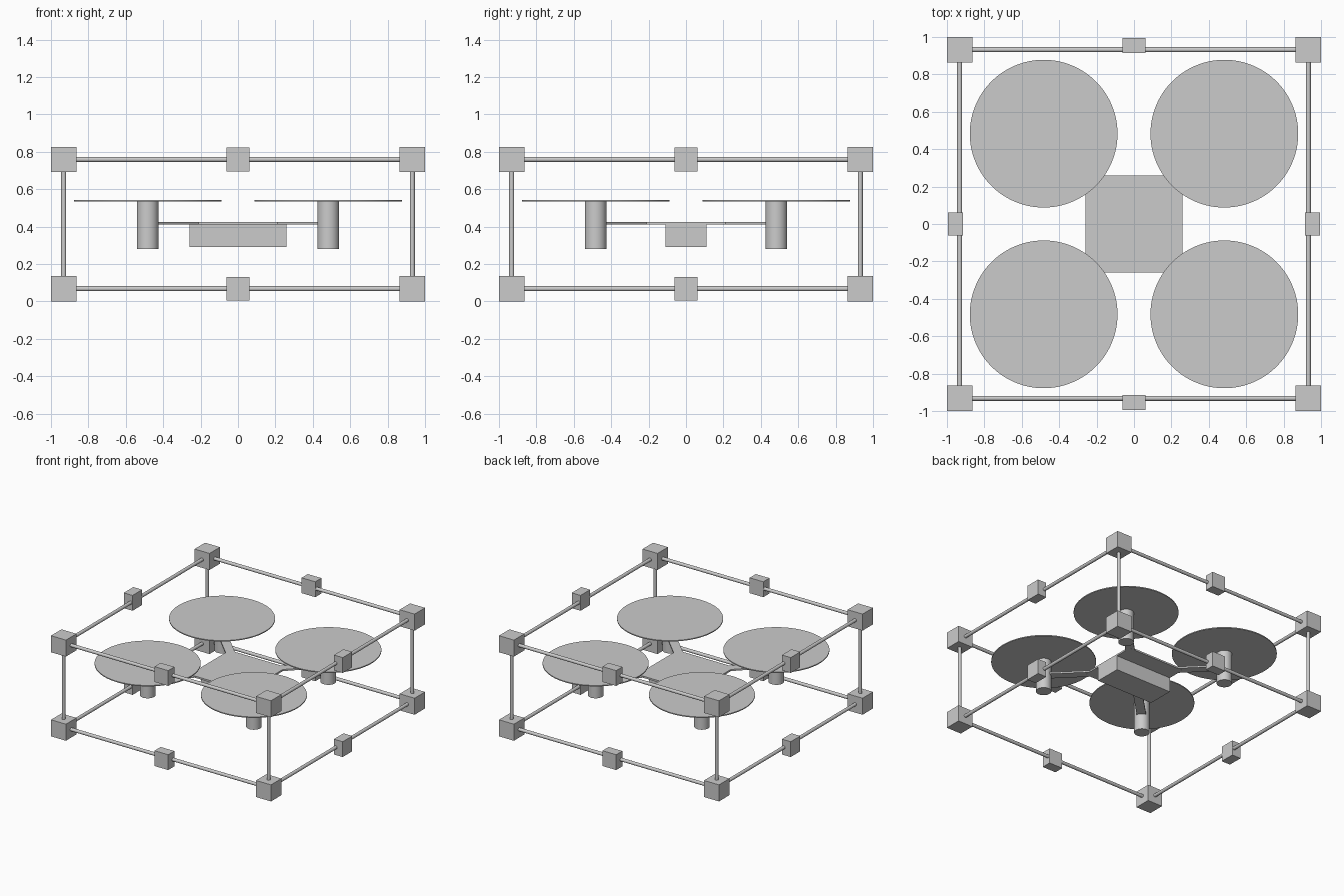
import bpy
import math
from mathutils import Vector

default = bpy.data.objects.get("Cube")
if default:
    bpy.data.objects.remove(default, do_unlink=True)

grey = bpy.data.materials.new("plain grey")
grey.use_nodes = True
colour = (0.6, 0.6, 0.6, 1)
grey.diffuse_color = colour
grey.node_tree.nodes["Principled BSDF"].inputs["Base Color"].default_value = colour


def finish(name):
    obj = bpy.context.object
    obj.name = name
    obj.data.materials.append(grey)
    return obj


def box(name, centre, size, turn=0):
    bpy.ops.mesh.primitive_cube_add(size=1, location=centre, rotation=(0, 0, turn))
    obj = finish(name)
    obj.scale = size
    return obj


def cylinder(name, start, end, radius, sides=32):
    a, b = Vector(start), Vector(end)
    bpy.ops.mesh.primitive_cylinder_add(vertices=sides, radius=radius,
                                        depth=(b - a).length, location=(a + b) / 2)
    obj = finish(name)
    obj.rotation_euler = (b - a).to_track_quat("Z", "Y").to_euler()
    bpy.ops.object.shade_smooth_by_angle(angle=math.radians(40))
    return obj


FRAME = 0.932               # centre line of the cage rods
LOW, HIGH = 0.068, 0.759    # heights of the two cage rings
ROD = 0.0135
SIGNS = (-1, 1)

# Cage rings: rods, corner cubes and mid-side clamps
for level, z in (("lower", LOW), ("upper", HIGH)):
    for s in SIGNS:
        cylinder(f"{level}_rod_x", (-FRAME, s * FRAME, z), (FRAME, s * FRAME, z), ROD)
        cylinder(f"{level}_rod_y", (s * FRAME, -FRAME, z), (s * FRAME, FRAME, z), ROD)
        box(f"{level}_clamp_y", (0, s * 0.955, z), (0.124, 0.08, 0.126))
        box(f"{level}_clamp_x", (s * 0.955, 0, z), (0.08, 0.124, 0.126))
        for t in SIGNS:
            box(f"{level}_corner", (s * FRAME, t * FRAME, z), (0.136, 0.136, 0.136))

# Body box and top plate
box("body", (0, 0, 0.35), (0.52, 0.22, 0.12))
box("top_plate", (0, 0, 0.417), (0.52, 0.52, 0.014))

# Uprights, motors, rotor discs and diagonal arms
for sx in SIGNS:
    for sy in SIGNS:
        cylinder("upright_rod", (sx * FRAME, sy * FRAME, LOW),
                 (sx * FRAME, sy * FRAME, HIGH), ROD)
        x, y = sx * 0.483, sy * 0.483
        cylinder("motor", (x, y, 0.28), (x, y, 0.538), 0.058)
        cylinder("rotor_disc", (x, y, 0.535), (x, y, 0.543), 0.395, 96)
        box("arm", (sx * 0.345, sy * 0.345, 0.417), (0.39, 0.07, 0.0135),
            math.atan2(sy, sx))
